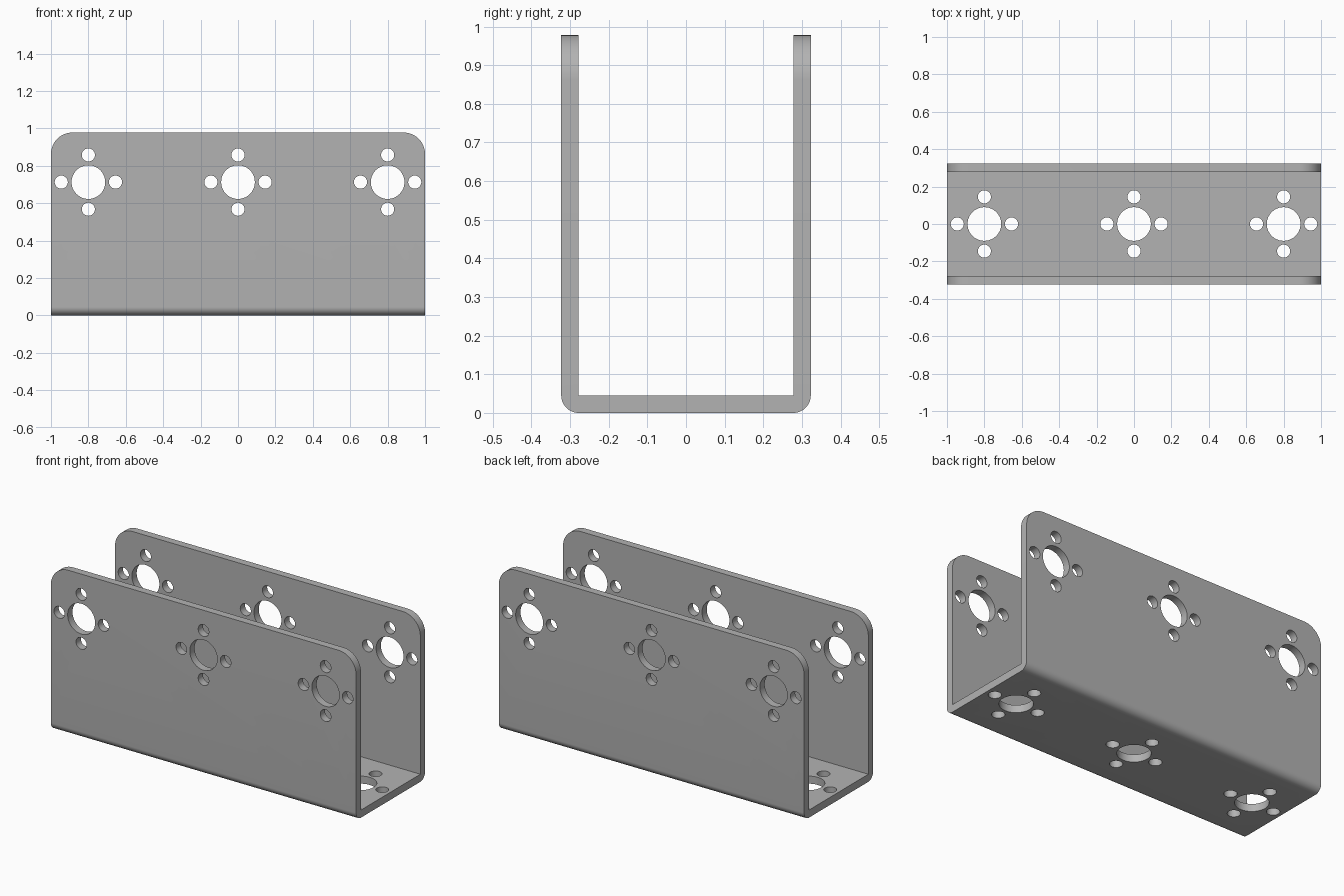
import bpy, bmesh
from math import sin, cos, pi, radians
from mathutils import Matrix, Vector

LENGTH, WIDTH, HEIGHT, WALL = 2.0, 0.646, 0.978, 0.045
CORNER = 0.115
HOLE_Z = 0.713

cube = bpy.data.objects.get("Cube")
if cube:
    bpy.data.objects.remove(cube, do_unlink=True)

steel = bpy.data.materials.new("grey steel")
steel.use_nodes = True
GREY = (0.45, 0.45, 0.45, 1)
steel.diffuse_color = GREY
steel.node_tree.nodes["Principled BSDF"].inputs["Base Color"].default_value = GREY


def make_object(name, bm):
    bmesh.ops.recalc_face_normals(bm, faces=bm.faces)
    mesh = bpy.data.meshes.new(name)
    bm.to_mesh(mesh)
    bm.free()
    mesh.materials.append(steel)
    obj = bpy.data.objects.new(name, mesh)
    bpy.context.collection.objects.link(obj)
    return obj


def arc(cx, cz, r, start, steps=12):
    """Quarter circle, counter-clockwise from the start angle."""
    angles = [start + pi / 2 * i / steps for i in range(steps + 1)]
    return [(cx + r * cos(a), cz + r * sin(a)) for a in angles]


def prism(name, points, to_3d, direction):
    """Extrude a flat outline along a direction."""
    bm = bmesh.new()
    face = bm.faces.new([bm.verts.new(to_3d(u, v)) for u, v in points])
    new = bmesh.ops.extrude_face_region(bm, geom=[face])["geom"]
    verts = [g for g in new if isinstance(g, bmesh.types.BMVert)]
    bmesh.ops.translate(bm, verts=verts, vec=direction)
    return make_object(name, bm)


def boolean(obj, cutter, operation):
    mod = obj.modifiers.new(cutter.name, "BOOLEAN")
    mod.object = cutter
    mod.operation = operation
    mod.solver = "EXACT"
    cutter.hide_render = True


# U channel with rounded outer bends
y, inner = WIDTH / 2, WIDTH / 2 - WALL
profile = (arc(-y + WALL, WALL, WALL, pi) + arc(y - WALL, WALL, WALL, 1.5 * pi)
           + [(y, HEIGHT), (inner, HEIGHT), (inner, WALL),
              (-inner, WALL), (-inner, HEIGHT), (-y, HEIGHT)])
channel = prism("channel_bracket", profile,
                lambda u, v: (-LENGTH / 2, u, v), (LENGTH, 0, 0))

# Side outline that rounds the upper corners of both walls
x = LENGTH / 2
outline = ([(-x - 0.1, -0.1), (x + 0.1, -0.1), (x + 0.1, HEIGHT - CORNER)]
           + arc(x - CORNER, HEIGHT - CORNER, CORNER, 0)
           + arc(-x + CORNER, HEIGHT - CORNER, CORNER, pi / 2)
           + [(-x - 0.1, HEIGHT - CORNER)])
corner_shape = prism("corner_shape", outline,
                     lambda u, v: (u, -1, v), (0, 2, 0))
boolean(channel, corner_shape, "INTERSECT")

# Hole patterns: one large hole with four small ones around it
bm = bmesh.new()


def hole_pattern(centre, rotation, depth):
    spots = [(0, 0, 0.09)] + [
        (0.145 * cos(k * pi / 2), 0.145 * sin(k * pi / 2), 0.035) for k in range(4)]
    for u, v, r in spots:
        place = Matrix.Translation(centre) @ rotation @ Matrix.Translation((u, v, 0))
        bmesh.ops.create_cone(bm, cap_ends=True, segments=48, radius1=r,
                              radius2=r, depth=depth, matrix=place)


for px in (-0.8, 0, 0.8):
    hole_pattern(Vector((px, 0, HOLE_Z)), Matrix.Rotation(pi / 2, 4, "X"), 1)
    hole_pattern(Vector((px, 0, 0)), Matrix.Identity(4), 0.2)
boolean(channel, make_object("hole_cutters", bm), "DIFFERENCE")

# Apply the cuts, remove the helpers and smooth the curves
bpy.context.view_layer.objects.active = channel
bpy.ops.object.select_all(action="DESELECT")
channel.select_set(True)
for mod in list(channel.modifiers):
    cutter = mod.object
    bpy.ops.object.modifier_apply(modifier=mod.name)
    bpy.data.objects.remove(cutter, do_unlink=True)
bpy.ops.object.shade_smooth_by_angle(angle=radians(30))
